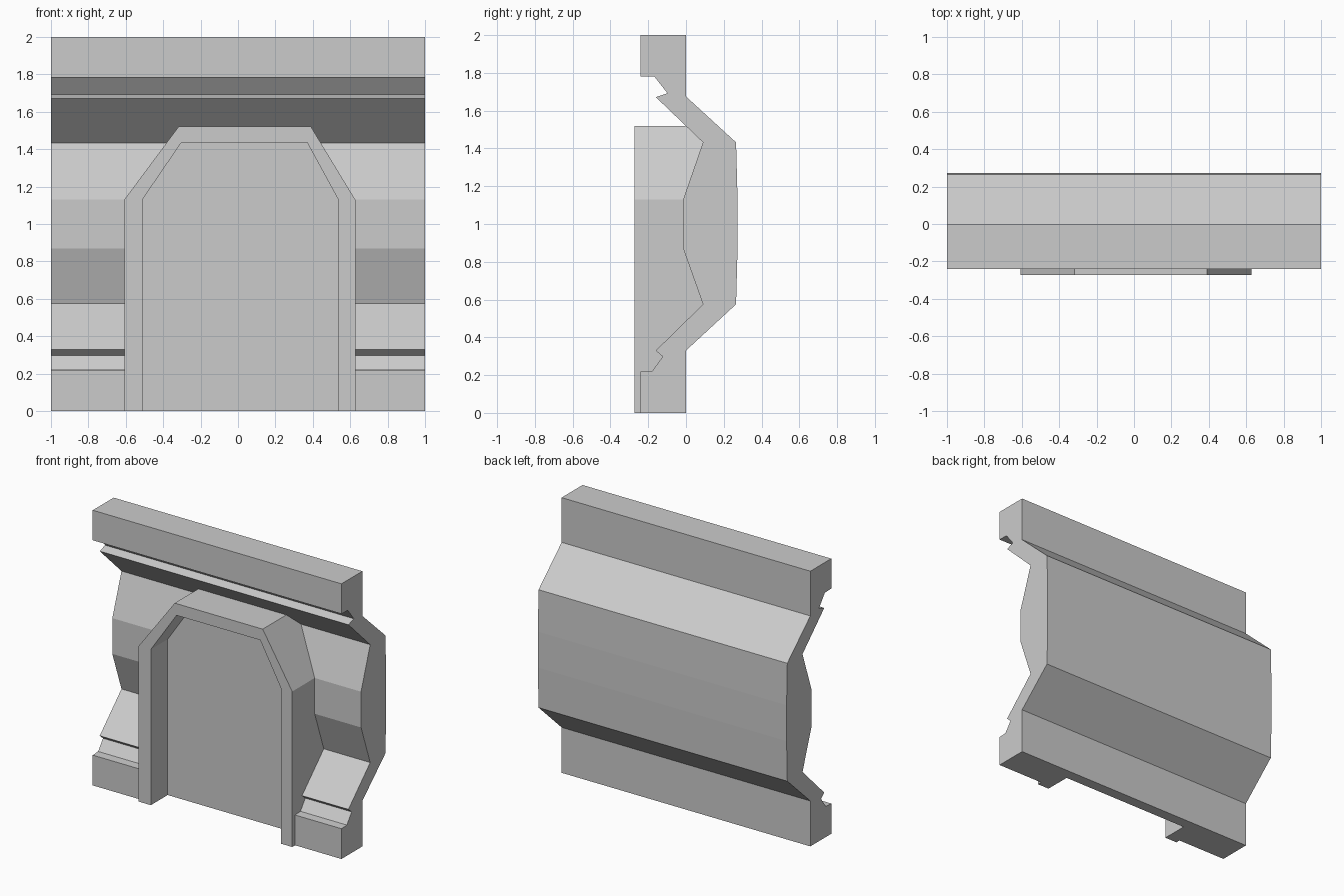
import bpy, bmesh
from mathutils import Vector

if "Cube" in bpy.data.objects:
    bpy.data.objects.remove(bpy.data.objects["Cube"])


def prism(name, points, to_3d, a, b):
    """Extrude a 2D outline from a to b; to_3d maps (u, v, depth) to xyz."""
    bm = bmesh.new()
    face = bm.faces.new([bm.verts.new(to_3d(u, v, a)) for u, v in points])
    step = Vector(to_3d(0, 0, b)) - Vector(to_3d(0, 0, a))
    ext = bmesh.ops.extrude_face_region(bm, geom=[face], use_keep_orig=True)
    moved = [g for g in ext["geom"] if isinstance(g, bmesh.types.BMVert)]
    bmesh.ops.translate(bm, verts=moved, vec=step)
    bmesh.ops.recalc_face_normals(bm, faces=bm.faces)
    mesh = bpy.data.meshes.new(name)
    bm.to_mesh(mesh)
    bm.free()
    obj = bpy.data.objects.new(name, mesh)
    bpy.context.collection.objects.link(obj)
    return obj


def combine(target, tool, operation):
    """Apply a boolean and discard the tool object."""
    mod = target.modifiers.new("bool", 'BOOLEAN')
    mod.operation = operation
    mod.solver = 'EXACT'
    mod.object = tool
    bpy.context.view_layer.objects.active = target
    bpy.ops.object.modifier_apply(modifier=mod.name)
    bpy.data.objects.remove(tool, do_unlink=True)


def along_x(y, z, d):
    return (d, y, z)


def along_y(x, z, d):
    return (x, d, z)


# Wall panel: side profile (y, z) swept along x
wall = prism("wall_panel", [
    (-0.24, 0), (-0.24, 0.22), (-0.178, 0.223), (-0.123, 0.298),
    (-0.16, 0.33), (0.09, 0.575), (-0.015, 0.87), (-0.015, 1.13),
    (0.09, 1.432), (-0.16, 1.672), (-0.098, 1.692), (-0.167, 1.78),
    (-0.24, 1.782), (-0.24, 2), (0, 2), (0, 1.675), (0.265, 1.432),
    (0.273, 1.13), (0.273, 0.87), (0.265, 0.575), (0, 0.33), (0, 0),
], along_x, -1, 1)

# Door surround: arch block trimmed so its back stays inside the wall
frame = prism("door_frame", [
    (-0.608, -0.1), (-0.608, 1.13), (-0.318, 1.52), (0.39, 1.52),
    (0.627, 1.13), (0.627, -0.1),
], along_y, -0.4, 0.4)
depth_limit = prism("frame_depth", [
    (-0.273, 0), (-0.273, 1.6), (-0.05, 1.6), (0.15, 1.43),
    (0.15, 0.575), (-0.05, 0.33), (-0.05, 0),
], along_x, -0.9, 0.9)
combine(frame, depth_limit, 'INTERSECT')
combine(wall, frame, 'UNION')

# Door recess: leaves a flat door face behind the surround
recess = prism("door_recess", [
    (-0.51, -0.1), (-0.51, 1.132), (-0.303, 1.435), (0.37, 1.435),
    (0.535, 1.132), (0.535, -0.1),
], along_y, -0.5, -0.08)
combine(wall, recess, 'DIFFERENCE')
